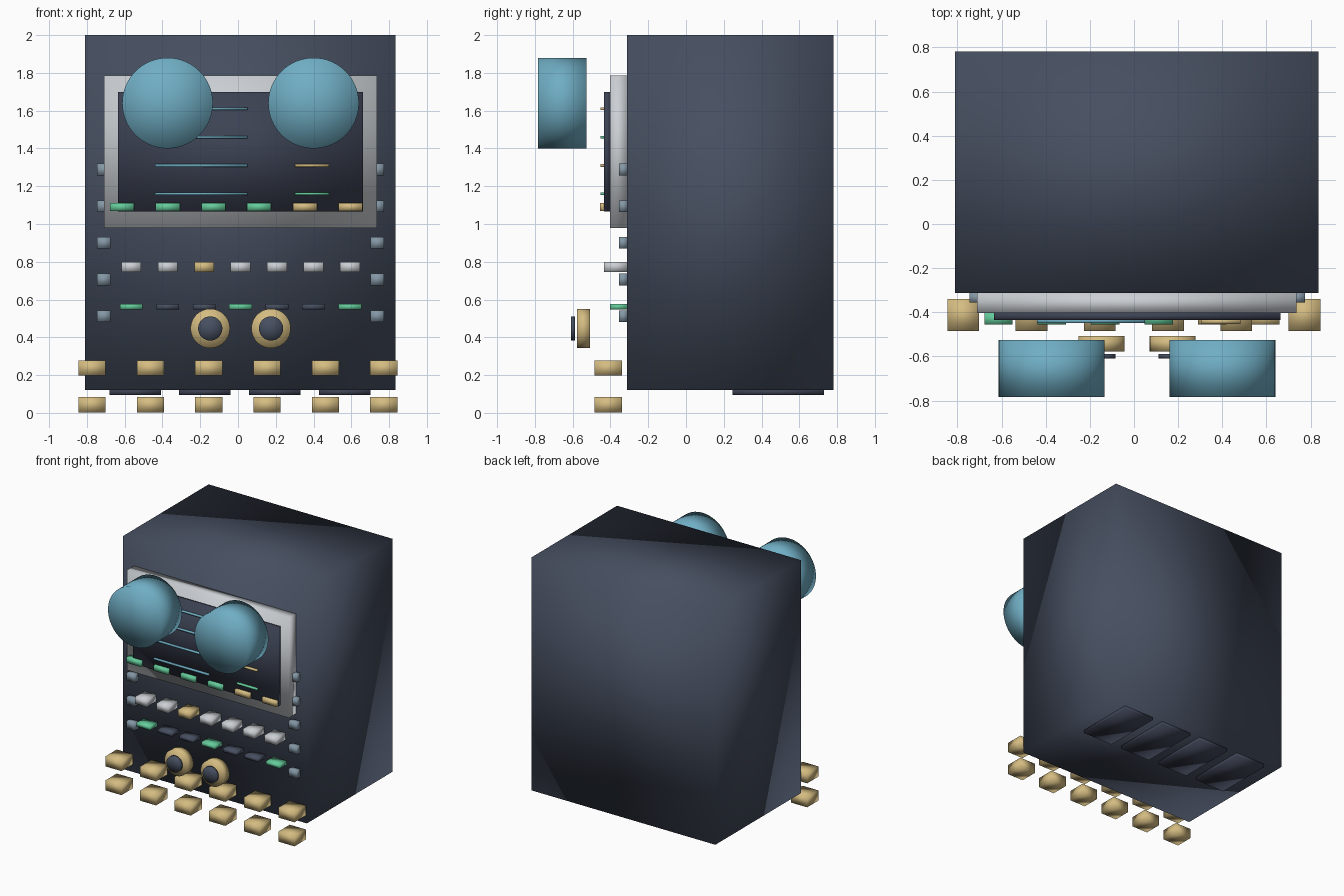
import bpy, bmesh, math
from mathutils import Matrix, Vector

cube = bpy.data.objects.get("Cube")
if cube:
    bpy.data.objects.remove(cube, do_unlink=True)


def material(name, r, g, b):
    m = bpy.data.materials.new(name)
    m.use_nodes = True
    m.diffuse_color = (r, g, b, 1)
    m.node_tree.nodes["Principled BSDF"].inputs["Base Color"].default_value = (r, g, b, 1)
    return m


slate = material("slate", 0.062, 0.078, 0.118)
dark = material("dark slate", 0.046, 0.055, 0.088)
silver = material("silver", 0.60, 0.63, 0.66)
steel = material("steel blue", 0.23, 0.31, 0.38)
gold = material("gold", 0.66, 0.50, 0.22)
green = material("green", 0.13, 0.60, 0.33)
blue = material("sky blue", 0.16, 0.42, 0.55)


def finish(name, bm, mat):
    for f in bm.faces:
        f.smooth = True
    me = bpy.data.meshes.new(name)
    bm.to_mesh(me)
    bm.free()
    me.materials.append(mat)
    ob = bpy.data.objects.new(name, me)
    bpy.context.collection.objects.link(ob)
    return ob


def box(name, mat, xs, ys, zs):
    """Softly shaded box spanning the given ranges."""
    low, high = (Vector(c) for c in zip(xs, ys, zs))
    bm = bmesh.new()
    bmesh.ops.create_cube(bm, size=1, matrix=Matrix.Translation((low + high) / 2)
                          @ Matrix.Diagonal((*(high - low), 1)))
    return finish(name, bm, mat)


def row(name, mats, centres, width, ys, zs):
    """Row of equal boxes, one colour per box."""
    for i, (x, mat) in enumerate(zip(centres, mats)):
        box(f"{name}_{i + 1}", mat, (x - width / 2, x + width / 2), ys, zs)


def disc(name, mat, x, z, radius, ys):
    """Cylinder lying along y."""
    bm = bmesh.new()
    place = Matrix.Translation((x, sum(ys) / 2, z)) @ Matrix.Rotation(math.pi / 2, 4, "X")
    bmesh.ops.create_cone(bm, cap_ends=True, cap_tris=True, segments=64, radius1=radius,
                          radius2=radius, depth=ys[1] - ys[0], matrix=place)
    return finish(name, bm, mat)


def spread(first, step, count):
    return [first + step * i for i in range(count)]


# Cabinet and its feet
box("cabinet", slate, (-0.81, 0.835), (-0.313, 0.782), (0.12, 2.0))
row("foot", [dark] * 4, spread(-0.545, 0.37, 4), 0.273, (0.245, 0.73), (0.095, 0.125))

# Display: bezel, screen and lines of readout
box("bezel", silver, (-0.71, 0.737), (-0.403, -0.313), (0.98, 1.787))
box("screen", dark, (-0.635, 0.663), (-0.434, -0.403), (1.065, 1.70))
for i, z in enumerate(spread(1.16, 0.15, 4)):
    box(f"long_readout_{i + 1}", blue, (-0.44, 0.05), (-0.449, -0.43), (z - 0.007, z + 0.007))
    box(f"short_readout_{i + 1}", (green, gold)[i % 2], (0.303, 0.483), (-0.452, -0.43),
        (z - 0.007, z + 0.007))
row("screen_key", [green] * 4 + [gold] * 2, spread(-0.614, 0.242, 6), 0.128,
    (-0.456, -0.403), (1.068, 1.112))

# Tabs up both sides
for side, x in (("right", -0.71), ("left", 0.738)):
    for i, z in enumerate(spread(0.512, 0.194, 5)):
        box(f"{side}_tab_{i + 1}", steel, (x - 0.036, x + 0.036), (-0.356, -0.31),
            (z - 0.031, z + 0.031))

# Push buttons and indicator strips
columns = spread(-0.565, 0.193, 7)
row("push_button", [silver] * 2 + [gold] + [silver] * 4, columns, 0.105,
    (-0.434, -0.31), (0.745, 0.80))
row("indicator", [green, slate, slate] * 2 + [green], columns, 0.121,
    (-0.402, -0.31), (0.547, 0.577))

# Dials with dark centres
for i, x in enumerate((-0.147, 0.175)):
    disc(f"dial_{i + 1}", gold, x, 0.447, 0.104, (-0.578, -0.508))
    disc(f"dial_cap_{i + 1}", slate, x, 0.447, 0.064, (-0.61, -0.588))

# Large round drums in front of the display
for i, x in enumerate((-0.373, 0.40)):
    disc(f"drum_{i + 1}", blue, x, 1.64, 0.24, (-0.783, -0.526))

# Two rows of blocks along the base
for name, z in (("upper_block", 0.197), ("lower_block", 0.003)):
    row(name, [gold] * 6, spread(-0.773, 0.309, 6), 0.144, (-0.485, -0.34), (z, z + 0.081))
